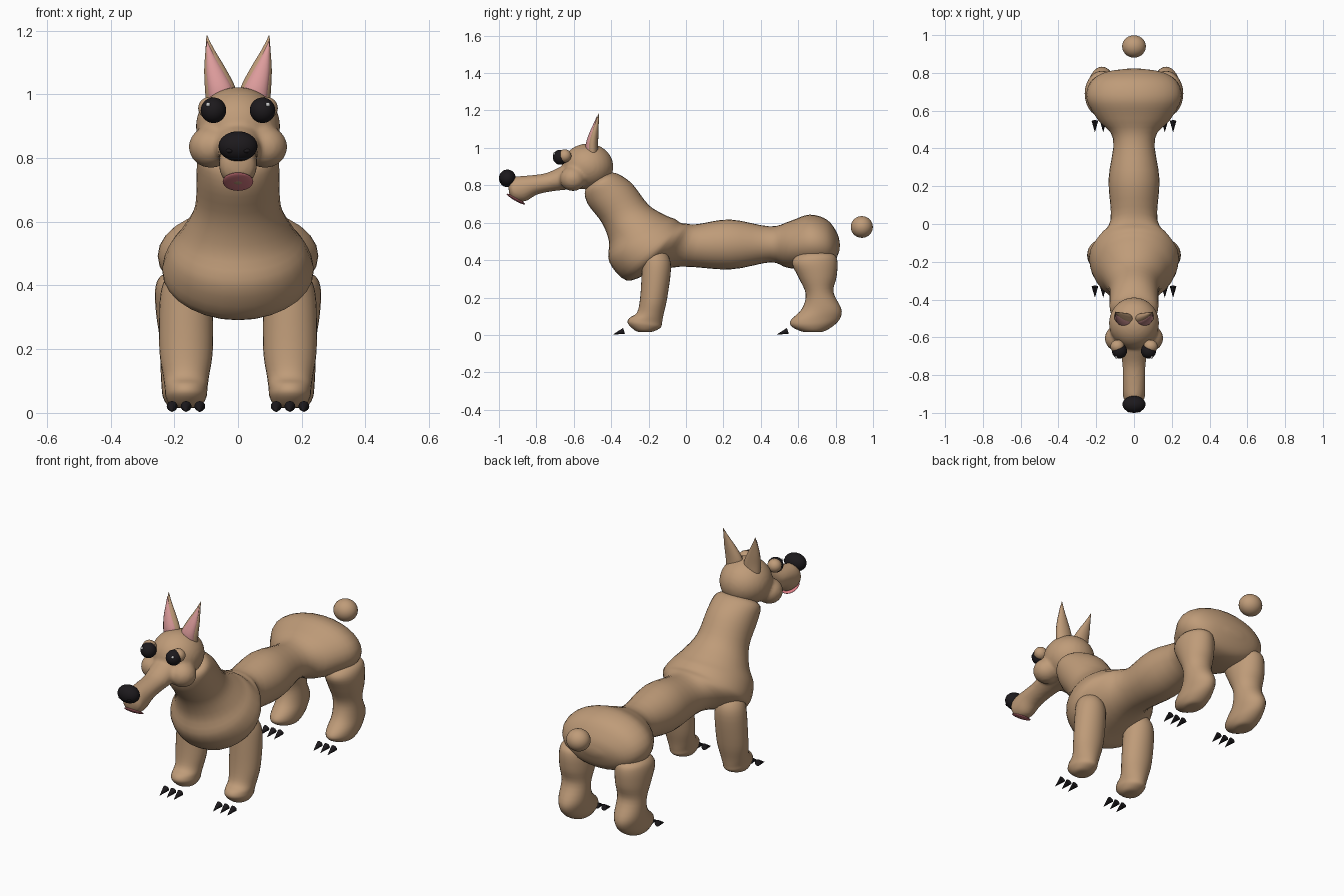
import bpy, bmesh
from math import sin, cos, pi
from mathutils import Matrix, Vector

if "Cube" in bpy.data.objects:
    bpy.data.objects.remove(bpy.data.objects["Cube"])


def material(name, rgb):
    m = bpy.data.materials.new(name)
    m.diffuse_color = (*rgb, 1)
    m.use_nodes = True
    m.node_tree.nodes["Principled BSDF"].inputs["Base Color"].default_value = m.diffuse_color
    return m


TAN = material("tan_fur", (0.52, 0.33, 0.19))
BLACK = material("black", (0.012, 0.01, 0.012))
PINK = material("pink", (0.72, 0.33, 0.33))
TONGUE = material("tongue_pink", (0.7, 0.2, 0.23))
WHITE = material("white", (0.9, 0.9, 0.9))


def finish(bm, name, mat, angle=60):
    bmesh.ops.recalc_face_normals(bm, faces=bm.faces)
    me = bpy.data.meshes.new(name)
    bm.to_mesh(me)
    bm.free()
    ob = bpy.data.objects.new(name, me)
    bpy.context.collection.objects.link(ob)
    me.materials.append(mat)
    for p in me.polygons:
        p.use_smooth = True
    bpy.context.view_layer.objects.active = ob
    ob.select_set(True)
    bpy.ops.object.shade_smooth_by_angle(angle=angle * pi / 180)
    ob.select_set(False)
    return ob


def spline(pts, steps=4):
    """Catmull-Rom through tuples."""
    pts = [Vector(p) for p in pts]
    out = []
    for i in range(len(pts) - 1):
        a, b, c, d = (pts[max(i - 1, 0)], pts[i], pts[i + 1],
                      pts[min(i + 2, len(pts) - 1)])
        for k in range(steps):
            t = k / steps
            out.append(0.5 * (2 * b + (c - a) * t + (2 * a - 5 * b + 4 * c - d) * t * t
                              + (3 * b - a - 3 * c + d) * t ** 3))
    return out + [pts[-1]]


def add_loft(bm, secs, cx=0, n=28):
    """Each section: two side-outline points (y,z),(y,z) and a half width."""
    rings = []
    for y1, z1, y2, z2, hw in spline(secs):
        ring = []
        for k in range(n):
            a = 2 * pi * k / n
            ring.append(bm.verts.new((cx + hw * sin(a),
                                      (y1 + y2) / 2 + (y1 - y2) / 2 * cos(a),
                                      (z1 + z2) / 2 + (z1 - z2) / 2 * cos(a))))
        rings.append(ring)
    for r, s in zip(rings, rings[1:]):
        for k in range(n):
            bm.faces.new((r[k], r[(k + 1) % n], s[(k + 1) % n], s[k]))
    bm.faces.new(rings[0])
    bm.faces.new(rings[-1])


def add_ball(bm, c, r, tilt=0):
    bmesh.ops.create_uvsphere(bm, u_segments=28, v_segments=18, radius=1,
                              matrix=Matrix.Translation(c) @ Matrix.Rotation(tilt, 4, 'X')
                              @ Matrix.Diagonal((*r, 1)))


def loft(name, secs, cx=0):
    bm = bmesh.new()
    add_loft(bm, secs, cx)
    return finish(bm, name, TAN)


def ball(name, c, r, mat, tilt=0):
    bm = bmesh.new()
    add_ball(bm, c, r, tilt)
    return finish(bm, name, mat)


# Body: neck, chest, waist and hips in one loft
loft("body", [
    (-.43, .86, -.50, .82, .07), (-.375, .865, -.54, .77, .122), (-.29, .81, -.525, .70, .13),
    (-.20, .695, -.45, .60, .135), (-.11, .64, -.412, .50, .175), (-.06, .62, -.41, .39, .218),
    (-.03, .60, -.32, .292, .238), (0, .595, -.2, .325, .20), (.06, .592, -.03, .365, .125),
    (.235, .617, .235, .35, .135), (.45, .58, .45, .388, .11), (.56, .61, .54, .36, .19),
    (.66, .643, .66, .345, .25), (.755, .615, .745, .35, .232), (.81, .54, .79, .38, .16),
    (.823, .48, .82, .45, .04)])

# Legs with floating claws
FRONT = [(-.20, .46, -.14, .46, .02), (-.23, .43, -.10, .43, .06), (-.235, .36, -.08, .36, .082),
         (-.245, .2, -.10, .2, .084), (-.262, .12, -.12, .11, .072), (-.303, .09, -.128, .065, .067),
         (-.31, .06, -.135, .04, .064), (-.27, .022, -.17, .02, .045), (-.24, .015, -.2, .015, .005)]
REAR = [(.66, .45, .72, .45, .02), (.60, .43, .79, .43, .072), (.567, .385, .81, .39, .09),
        (.60, .31, .805, .31, .087), (.64, .22, .788, .23, .075), (.62, .14, .83, .14, .073),
        (.56, .078, .825, .09, .07), (.565, .045, .79, .05, .065), (.62, .018, .74, .02, .045),
        (.66, .015, .70, .015, .005)]
for s, side in ((-1, "left"), (1, "right")):
    for name, secs, cx, cy in (("front", FRONT, .163, -.36), ("rear", REAR, .17, .516)):
        loft(f"{name}_leg_{side}", secs, s * cx)
        for i, x in enumerate((.12, .163, .207)):
            bm = bmesh.new()
            bmesh.ops.create_cone(bm, cap_ends=True, segments=16, radius1=.017, radius2=.0005,
                                  depth=.06, matrix=Matrix.Translation((s * x, cy, .012))
                                  @ Matrix.Rotation(pi / 2 + .3, 4, 'X'))
            finish(bm, f"{name}_claw_{side}_{i + 1}", BLACK, 40)

# Tail pompom
ball("tail", (0, .94, .577), (.063, .059, .058), TAN)

# Head: skull, cheeks and muzzle blended together
bm = bmesh.new()
add_ball(bm, (0, -.525, .9), (.133, .137, .123))
for s in (-1, 1):
    add_ball(bm, (s * .085, -.605, .835), (.07, .07, .066))
add_loft(bm, [(-.56, .95, -.56, .78, .09), (-.66, .905, -.65, .775, .075), (-.75, .865, -.73, .765, .062),
              (-.85, .852, -.80, .748, .06), (-.92, .845, -.86, .713, .06), (-.945, .82, -.92, .718, .052),
              (-.95, .79, -.945, .75, .02)])
head = finish(bm, "head", TAN)
rm = head.modifiers.new("blend", 'REMESH')
rm.mode, rm.voxel_size, rm.use_smooth_shade = 'VOXEL', .009, True
sm = head.modifiers.new("soften", 'SMOOTH')
sm.iterations, sm.factor = 8, .5

# Nose, nostrils and tongue
ball("nose", (0, -.955, .837), (.061, .045, .047), BLACK)
ball("tongue", (0, -.91, .726), (.048, .056, .009), TONGUE, -.52)

for s, side in ((-1, "left"), (1, "right")):
    ball(f"nostril_{side}", (s * .026, -.989, .823), (.012, .008, .007), BLACK)
    # Eyes with lids and glints
    ball(f"eye_{side}", (s * .077, -.672, .95), (.04, .04, .04), BLACK)
    ball(f"eyelid_{side}", (s * .088, -.648, .957), (.037, .035, .035), TAN)
    ball(f"glint_{side}", (s * .094, -.705, .968), (.007, .007, .007), WHITE)
    # Pointed ears: leaf-shaped outer shell and pink inside
    for part, mat, k, dy in (("ear", TAN, 1, 0), ("inner_ear", PINK, .82, -.012)):
        rows = spline([(.052, -.50, .97, .048, .03), (.056, -.50, 1.02, .048, .03),
                       (.072, -.49, 1.08, .034, .022), (.088, -.476, 1.14, .014, .01),
                       (.098, -.465, 1.185, .001, .001)])
        bm = bmesh.new()
        rings = []
        for x, y, z, rx, ry in rows:
            z = 1.0 + (z - 1.0) * (1 if k == 1 else .9)
            rings.append([bm.verts.new((s * (x + k * rx * cos(a)), y + dy + k * ry * sin(a), z))
                          for a in (2 * pi * j / 20 for j in range(20))])
        for r, q in zip(rings, rings[1:]):
            for j in range(20):
                bm.faces.new((r[j], r[(j + 1) % 20], q[(j + 1) % 20], q[j]))
        bm.faces.new(rings[0])
        bm.faces.new(rings[-1])
        finish(bm, f"{part}_{side}", mat)
